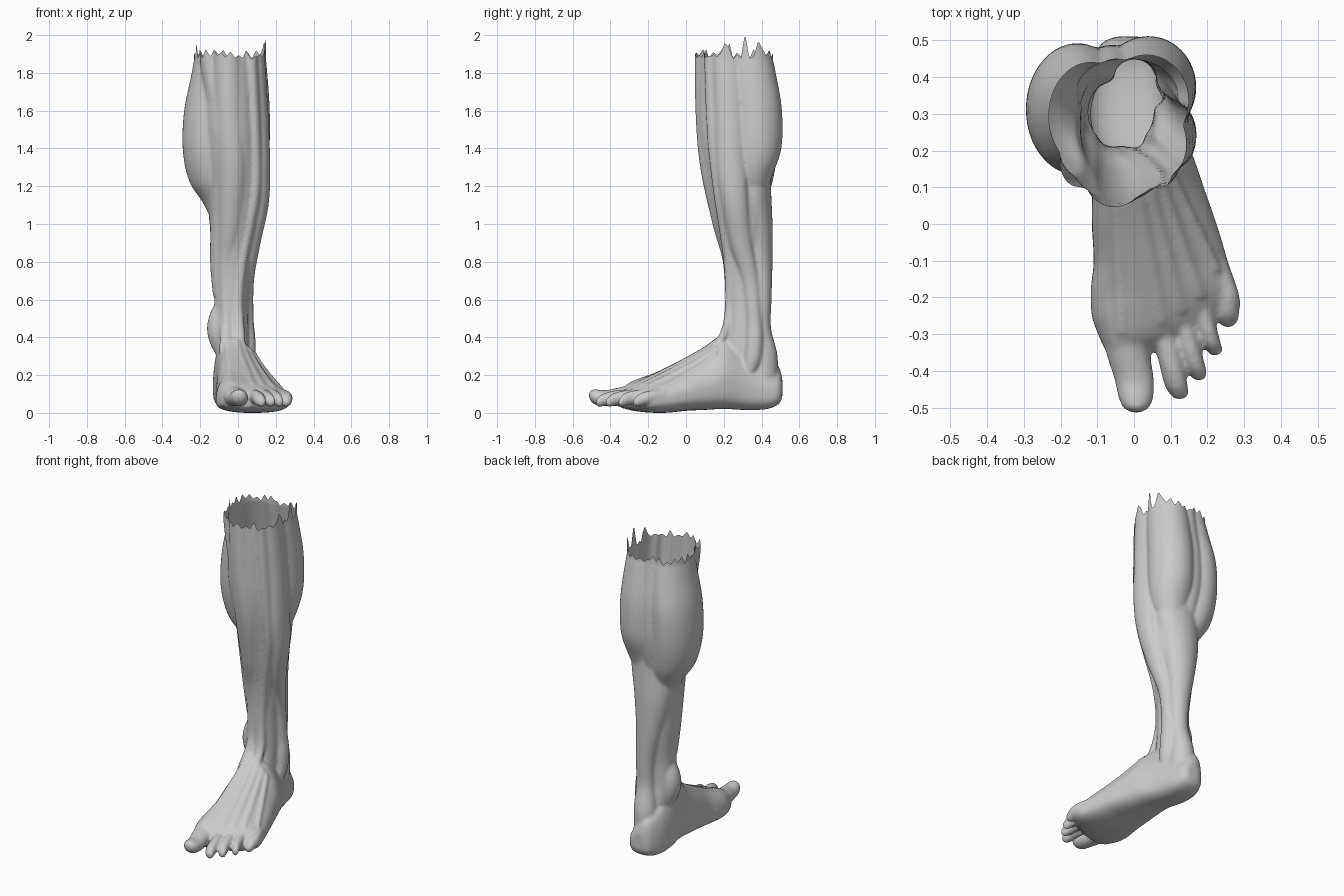
import bpy, bmesh, math, random
from mathutils import Vector

random.seed(4)
bm = bmesh.new()


def spline(rows, steps=6):
    """Smooth Catmull-Rom interpolation through rows of numbers."""
    rows = [Vector(r) for r in rows]
    out = []
    for i in range(len(rows) - 1):
        a, b, c, d = rows[max(i - 1, 0)], rows[i], rows[i + 1], rows[min(i + 2, len(rows) - 1)]
        for s in range(steps):
            t = s / steps
            out.append(b + (c - a) * (t / 2) + (a * 2 - b * 5 + c * 4 - d) * (t * t / 2)
                       + (b * 3 - a - c * 3 + d) * (t ** 3 / 2))
    return out + [rows[-1]]


def skin(rings):
    """Closed solid through a list of rings of points."""
    loops = [[bm.verts.new(p) for p in ring] for ring in rings]
    n = len(loops[0])
    faces = [bm.faces.new(loops[0]), bm.faces.new(loops[-1])]
    for a, b in zip(loops, loops[1:]):
        faces += [bm.faces.new((a[i], a[(i + 1) % n], b[(i + 1) % n], b[i])) for i in range(n)]
    bmesh.ops.recalc_face_normals(bm, faces=faces)


ANGLES = [math.tau * i / 40 for i in range(40)]


def muscle(*rows):
    """Upright strand: rows of x, y, z, half width in x, half depth in y."""
    skin([[(x + rx * math.cos(a), y + ry * math.sin(a), z) for a in ANGLES]
          for x, y, z, rx, ry in spline(rows)])


def strand(*rows):
    """Strand along the foot: rows of x, y, z, half width in x, half height in z."""
    skin([[(x + rx * math.cos(a), y, z + rz * math.sin(a)) for a in ANGLES]
          for x, y, z, rx, rz in spline(rows)])


# shin core
muscle((-.04, .24, 2.05, .14, .17), (-.04, .24, 1.6, .155, .18), (-.03, .25, 1.4, .155, .175),
       (-.02, .275, 1.2, .15, .16), (-.02, .3, 1.0, .13, .145), (-.035, .31, .8, .105, .115),
       (-.035, .305, .6, .09, .095), (-.04, .3, .45, .095, .09), (-.03, .3, .3, .085, .11),
       (-.03, .3, .1, .07, .08))
# inner edge of the shin bone
muscle((-.165, .17, 2.05, .05, .065), (-.15, .17, 1.85, .05, .07), (-.115, .175, 1.6, .05, .075),
       (-.095, .2, 1.3, .045, .075), (-.095, .25, 1.0, .05, .07), (-.093, .28, .8, .055, .06),
       (-.088, .29, .62, .045, .045))
# inner calf
muscle((-.10, .28, 2.05, .10, .12), (-.125, .30, 1.8, .12, .155), (-.15, .312, 1.6, .135, .178),
       (-.155, .312, 1.4, .138, .174), (-.135, .315, 1.23, .125, .145), (-.10, .32, 1.11, .085, .1),
       (-.07, .32, .98, .05, .06))
# outer calf
muscle((.03, .31, 2.05, .1, .11), (.035, .345, 1.8, .12, .13), (.038, .37, 1.6, .13, .138),
       (.038, .37, 1.4, .128, .135), (.03, .355, 1.25, .108, .1), (.01, .35, 1.1, .06, .06))
# calf seam filling the back
muscle((-.045, .34, 2.05, .08, .08), (-.05, .365, 1.8, .08, .095), (-.06, .385, 1.6, .09, .1),
       (-.06, .385, 1.4, .09, .098), (-.05, .36, 1.22, .08, .09), (-.04, .34, 1.05, .06, .07))
# deep calf and heel tendon
muscle((-.02, .35, 1.4, .13, .1), (-.02, .35, 1.2, .14, .1), (-.03, .36, 1.0, .12, .098),
       (-.02, .385, .8, .085, .073), (0, .4, .6, .06, .053), (0, .402, .45, .055, .048),
       (-.01, .41, .3, .07, .075), (-.02, .4, .12, .08, .085))
# outer side muscle down to the outer ankle
muscle((.085, .21, 2.05, .045, .08), (.11, .23, 1.6, .05, .08), (.12, .24, 1.3, .05, .08),
       (.112, .26, 1.1, .05, .07), (.075, .29, .9, .045, .06), (.05, .34, .7, .035, .045),
       (.05, .36, .5, .033, .04), (.055, .362, .38, .038, .045), (.05, .35, .27, .04, .045),
       (.04, .32, .18, .03, .03))
# toe-lifting muscle
muscle((.06, .14, 2.05, .035, .05), (.085, .16, 1.5, .037, .05), (.09, .185, 1.2, .035, .045),
       (.06, .21, 1.0, .033, .04), (.02, .23, .8, .03, .032), (0, .232, .6, .027, .025),
       (.005, .215, .45, .03, .025), (.01, .17, .36, .03, .03))
# front shin muscle
muscle((-.06, .13, 2.05, .08, .085), (-.045, .14, 1.6, .085, .09), (-.03, .16, 1.3, .085, .085),
       (-.04, .21, 1.0, .07, .07), (-.06, .245, .8, .05, .05), (-.06, .25, .6, .04, .04),
       (-.06, .23, .45, .035, .035), (-.07, .15, .32, .03, .04))
# inner ankle bone
muscle((-.09, .3, .6, .02, .03), (-.1, .3, .52, .05, .055), (-.108, .3, .44, .056, .06),
       (-.1, .3, .36, .045, .05), (-.08, .3, .28, .02, .03))

# foot body: rows of y, left x, right x, bottom z, top z
FOOT = spline([(.51, -.05, .02, .08, .18), (.49, -.09, .05, .045, .24), (.44, -.115, .07, .022, .28),
               (.38, -.13, .085, .015, .32), (.3, -.132, .11, .015, .37), (.2, -.12, .155, .02, .40),
               (.1, -.115, .19, .015, .34), (0, -.115, .225, .01, .285), (-.1, -.11, .255, 0, .235),
               (-.18, -.118, .275, 0, .198), (-.25, -.115, .235, .006, .172),
               (-.3, -.098, .17, .015, .152), (-.34, -.08, .075, .025, .13)], 12)
TILT = .45


def foot_point(row, a):
    y, xl, xr, zb, zt = row
    c, s = math.cos(a), math.sin(a)
    u = math.copysign(abs(c) ** .8, c)
    h = zt - zb
    rise = .61 * s * (1 - TILT * u) if s > 0 else -.35 * abs(s) ** .6
    return ((xl + xr) / 2 + u * (xr - xl) / 2, y, zb + h * (.35 + rise))


skin([[foot_point(r, a) for a in ANGLES] for r in FOOT])


def dorsum(x, y):
    """Height of the top of the foot, blended between the two nearest sections."""
    i = next(k for k in range(len(FOOT) - 1) if FOOT[k + 1][0] <= y)
    row = FOOT[i].lerp(FOOT[i + 1], (FOOT[i][0] - y) / (FOOT[i][0] - FOOT[i + 1][0]))
    return min((foot_point(row, math.pi * k / 400) for k in range(401)),
               key=lambda p: abs(p[0] - x))[2]


# big toe
strand((-.03, -.22, .09, .06, .07), (-.018, -.34, .085, .06, .052), (0, -.42, .077, .054, .043),
       (.005, -.47, .081, .048, .042), (.006, -.5, .089, .035, .033), (.006, -.513, .092, .012, .012))
# small toes: base, middle, tip as x, y pairs, then radius
for (bx, by), (mx, my), (tx, ty), r in (((.07, -.26), (.1, -.375), (.123, -.477), .033),
                                        ((.125, -.23), (.15, -.33), (.176, -.425), .03),
                                        ((.175, -.19), (.198, -.28), (.22, -.359), .027),
                                        ((.22, -.1), (.253, -.19), (.256, -.28), .033)):
    strand((bx, by, .09, r, .038), (mx, my, .082, r, .036),
           (.4 * mx + .6 * tx, .4 * my + .6 * ty, .068, r * .97, .034),
           (tx, ty + .015, .058, r * .8, .027), (tx, ty, .056, r * .45, .014))
# tendons fanning over the foot to the toes
for sx, ex, ey in ((-.05, -.03, -.3), (-.01, .075, -.27), (.02, .125, -.24),
                   (.05, .175, -.2), (.08, .22, -.13)):
    path = []
    for i in range(9):
        t = i / 8
        x, y = sx + (ex - sx) * t, .16 + (ey - .16) * t
        path.append((x, y, dorsum(x, y) - .014, .022, .02))
    strand(*path)

mesh = bpy.data.meshes.new("lower_leg_and_foot")
bm.to_mesh(mesh)
bm.free()
leg = bpy.data.objects.new("lower_leg_and_foot", mesh)
bpy.context.collection.objects.link(leg)
bpy.context.view_layer.objects.active = leg
leg.select_set(True)

# fuse the parts into one skin
fuse = leg.modifiers.new("fuse", 'REMESH')
fuse.mode = 'VOXEL'
fuse.voxel_size = .008
soft = leg.modifiers.new("soften", 'SMOOTH')
soft.factor = .5
soft.iterations = 8
for name in ("fuse", "soften"):
    bpy.ops.object.modifier_apply(modifier=name)

# open the top and tear its edge into jagged teeth
bm = bmesh.new()
bm.from_mesh(leg.data)
bmesh.ops.bisect_plane(bm, geom=bm.verts[:] + bm.edges[:] + bm.faces[:], plane_co=(0, 0, 1.87),
                       plane_no=(0, 0, 1), clear_outer=True)
rim = [e for e in bm.edges if e.is_boundary]
new = bmesh.ops.extrude_edge_only(bm, edges=rim)["geom"]
TEETH = 56
teeth = [random.uniform(.0, .025) if i % 2 else random.uniform(.015, .06) for i in range(TEETH)]
for i, height in ((2, .14), (5, .1), (53, .09), (30, .09), (26, .06)):
    teeth[i] = height
for v in (g for g in new if isinstance(g, bmesh.types.BMVert)):
    f = (math.atan2(v.co.y - .27, v.co.x + .04) / math.tau % 1) * TEETH
    i = int(f) % TEETH
    v.co.z += teeth[i] + (teeth[(i + 1) % TEETH] - teeth[i]) * (f - int(f))
low = min(v.co.z for v in bm.verts)
for v in bm.verts:
    v.co.z -= low
bm.to_mesh(leg.data)
bm.free()

grey = bpy.data.materials.new("plain grey")
grey.diffuse_color = (.6, .6, .6, 1)
leg.data.materials.clear()
leg.data.materials.append(grey)
for p in leg.data.polygons:
    p.material_index = 0
bpy.ops.object.shade_smooth_by_angle(angle=math.radians(50))
